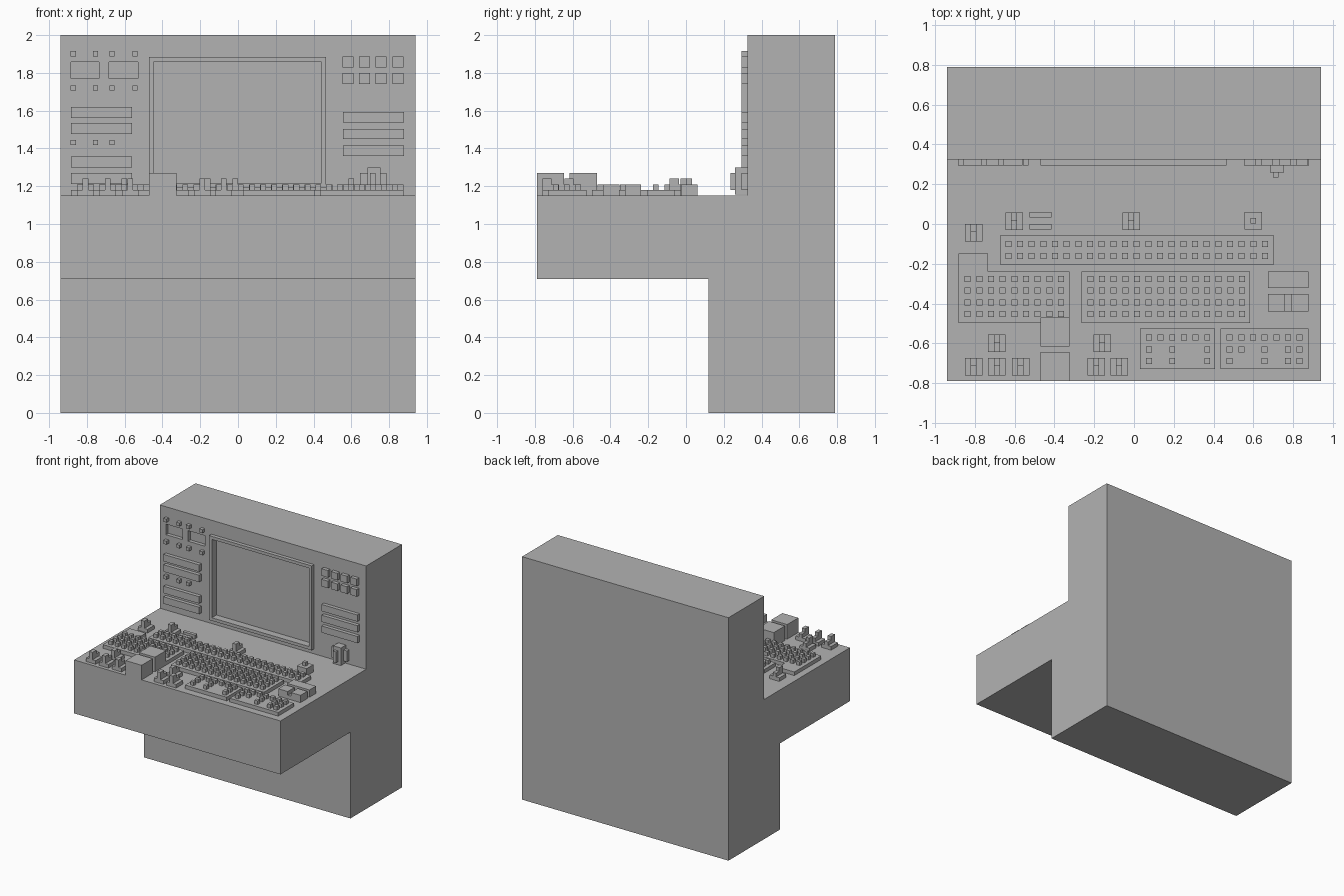
import bpy
import bmesh
from mathutils import Vector

old = bpy.data.objects.get("Cube")
if old:
    bpy.data.objects.remove(old, do_unlink=True)

grey = bpy.data.materials.new("plain grey")
grey.use_nodes = True
GREY = (0.45, 0.45, 0.45, 1)
grey.diffuse_color = GREY
grey.node_tree.nodes["Principled BSDF"].inputs["Base Color"].default_value = GREY

DESK, PANEL = 1.15, 0.325      # desk top height, panel front plane
STEP = 0.03                    # common relief height
KEY = 0.03
PITCH = 0.0587


def finish(name, bm):
    bmesh.ops.recalc_face_normals(bm, faces=bm.faces)
    mesh = bpy.data.meshes.new(name)
    bm.to_mesh(mesh)
    bm.free()
    mesh.materials.append(grey)
    obj = bpy.data.objects.new(name, mesh)
    bpy.context.collection.objects.link(obj)
    return obj


def boxes(name, spans):
    """One object made of boxes given as (x0, x1, y0, y1, z0, z1)."""
    bm = bmesh.new()
    for x0, x1, y0, y1, z0, z1 in spans:
        lo, hi = Vector((x0, y0, z0)), Vector((x1, y1, z1))
        for v in bmesh.ops.create_cube(bm, size=1)["verts"]:
            v.co = (lo + hi) / 2 + v.co * (hi - lo)
    return finish(name, bm)


def on_desk(x0, x1, y0, y1, bottom, top):
    return (x0, x1, y0, y1, DESK + bottom * STEP, DESK + top * STEP)


def square(x, y, size, bottom, top):
    h = size / 2
    return on_desk(x - h, x + h, y - h, y + h, bottom, top)


def on_panel(x0, x1, z0, z1, depth=STEP):
    return (x0, x1, PANEL - depth, PANEL, z0, z1)


def panel_square(x, z, size):
    h = size / 2
    return on_panel(x - h, x + h, z - h, z + h)


# Cabinet: side profile extruded across the width
bm = bmesh.new()
profile = [(0.12, 0), (0.79, 0), (0.79, 2), (PANEL, 2),
           (PANEL, DESK), (-0.79, DESK), (-0.79, 0.71), (0.12, 0.71)]
face = bm.faces.new([bm.verts.new((-0.94, y, z)) for y, z in profile])
side = bmesh.ops.extrude_face_region(bm, geom=[face])["geom"]
bmesh.ops.translate(bm, vec=(1.88, 0, 0),
                    verts=[g for g in side if isinstance(g, bmesh.types.BMVert)])
cabinet = finish("cabinet", bm)

# Recesses for the screen and two small gauges
cutter = boxes("recess_cutter", [
    (-0.445, 0.44, 0.28, 0.355, 1.215, 1.86),
    (-0.885, -0.735, 0.28, 0.355, 1.77, 1.857),
    (-0.683, -0.53, 0.28, 0.355, 1.77, 1.857)])
cutter.hide_render = True
cutter.hide_set(True)
cut = cabinet.modifiers.new("recesses", "BOOLEAN")
cut.operation = "DIFFERENCE"
cut.solver = "EXACT"
cut.object = cutter

# Screen frame
boxes("screen_frame", [
    on_panel(-0.47, -0.445, 1.19, 1.885), on_panel(0.44, 0.465, 1.19, 1.885),
    on_panel(-0.445, 0.44, 1.86, 1.885), on_panel(-0.445, 0.44, 1.19, 1.215)])

# Panel buttons and strips
lamp_x = [-0.872, -0.754, -0.667, -0.545]
boxes("panel_lamps",
      [panel_square(x, z, 0.028) for z in (1.902, 1.72) for x in lamp_x]
      + [panel_square(x, 1.432, 0.028) for x in lamp_x[:3]])
boxes("panel_buttons", [panel_square(0.582 + i * 0.088, z, 0.058)
                        for i in range(4) for z in (1.857, 1.77)])
boxes("left_panel_strips", [on_panel(-0.885, -0.561, z, z + 0.057)
                            for z in (1.562, 1.477, 1.3, 1.213)])
boxes("right_panel_strips", [on_panel(0.555, 0.88, z, z + 0.055)
                             for z in (1.537, 1.449, 1.36)])

# Handle fitting low on the right of the panel
boxes("panel_handle", [
    on_panel(0.645, 0.785, 1.18, 1.27),
    on_panel(0.685, 0.755, 1.155, 1.3, 0.065),
    on_panel(0.7, 0.728, 1.18, 1.27, 0.09)])

# Keyboard plates
boxes("key_plates", [
    on_desk(-0.675, 0.705, -0.203, -0.057, 0, 1),
    on_desk(-0.883, -0.325, -0.498, -0.238, 0, 1),
    on_desk(-0.883, -0.735, -0.238, -0.148, 0, 1),
    on_desk(-0.263, 0.584, -0.498, -0.238, 0, 1),
    on_desk(0.03, 0.408, -0.73, -0.527, 0, 1),
    on_desk(0.436, 0.877, -0.73, -0.527, 0, 1)])


# Keys: each row is a start x, a y and the filled columns
def key_row(x, y, columns):
    return [square(x + c * PITCH, y, KEY, 1, 2) for c in columns]


keys = []
for y in (-0.1, -0.16):
    keys += key_row(-0.632, y, range(23))
for row in range(4):
    y = -0.277 - row * PITCH
    keys += key_row(-0.837, y, range(9)) + key_row(-0.22, y, range(14))
pads = [(range(6), range(7)), ((0, 2, 5), (0, 1, 3, 5, 6)), ((0, 2, 5), (0, 3, 5, 6))]
for row, (left, right) in enumerate(pads):
    y = -0.572 - row * PITCH
    keys += key_row(0.075, y, left) + key_row(0.481, y, right)
boxes("keys", keys)

# Rocker switches: base, tall front post, lower rear step
switches = []
for x, y in [(-0.603, 0.015), (-0.807, -0.043), (-0.015, 0.015), (-0.69, -0.6),
             (-0.807, -0.717), (-0.69, -0.717), (-0.571, -0.717),
             (-0.16, -0.6), (-0.19, -0.717), (-0.075, -0.717)]:
    switches += [square(x, y, 0.088, 0, 1),
                 on_desk(x - 0.015, x + 0.015, y - 0.044, y + 0.005, 1, 3),
                 on_desk(x - 0.015, x + 0.015, y + 0.005, y + 0.044, 1, 2)]
boxes("rocker_switches", switches)

# Push button, low bars and side blocks
boxes("push_button", [square(0.6, 0.017, 0.088, 0, 2), square(0.6, 0.017, 0.028, 2, 3)])
boxes("low_bars", [on_desk(-0.526, -0.414, y, y + 0.028, 0, 1) for y in (0.033, -0.028)])
boxes("side_blocks", [
    on_desk(0.674, 0.877, -0.323, -0.238, 0, 2),
    on_desk(0.674, 0.76, -0.439, -0.351, 0, 2),
    on_desk(0.76, 0.79, -0.439, -0.351, 0, 1),
    on_desk(0.79, 0.877, -0.439, -0.351, 0, 2)])

# Two large blocks at the front edge
boxes("large_blocks", [on_desk(-0.47, -0.325, y, y + 0.145, 0, 4)
                       for y in (-0.79, -0.616)])
